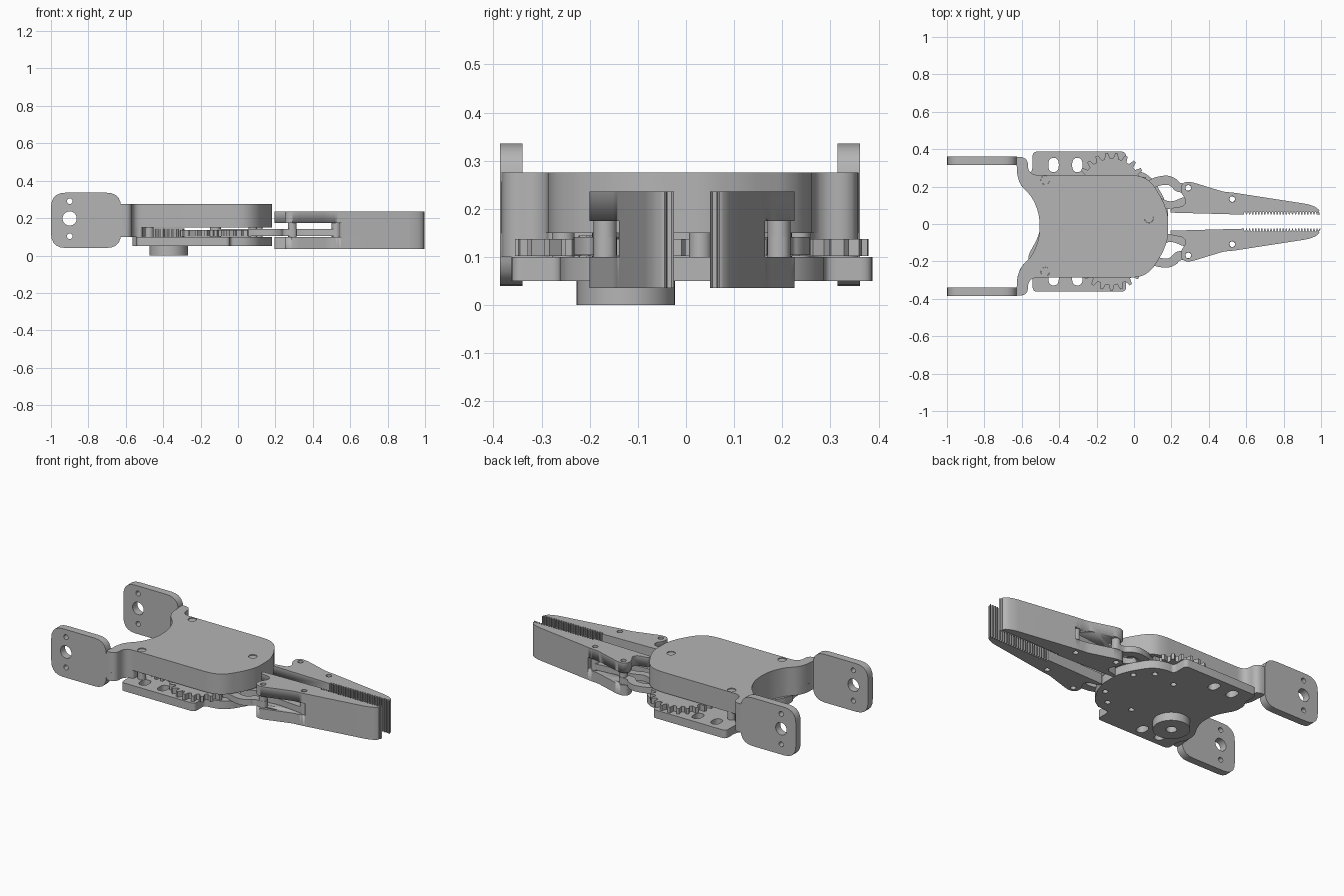
import bpy
import math
from mathutils import Vector

if "Cube" in bpy.data.objects:
    bpy.data.objects.remove(bpy.data.objects["Cube"], do_unlink=True)

GREY = (0.46, 0.46, 0.46, 1)
mat = bpy.data.materials.new("plain grey")
mat.use_nodes = True
mat.diffuse_color = GREY
mat.node_tree.nodes["Principled BSDF"].inputs["Base Color"].default_value = GREY

COVER_MID, GRIP_MID = -0.0125, 0.0125


def flip(points, mid):
    return [(x, 2 * mid - y) for x, y in points]


def symmetric(half, mid):
    return half + flip(half, mid)[::-1]


def circle(x, y, r, n=24):
    return [(x + r * math.cos(math.tau * i / n), y + r * math.sin(math.tau * i / n)) for i in range(n)]


def soften(points, r):
    """Round every corner of a closed outline."""
    out = []
    for i, p in enumerate(points):
        p, a, b = Vector(p), Vector(points[i - 1]), Vector(points[(i + 1) % len(points)])
        s = p + (a - p).normalized() * min(r, (a - p).length * 0.48)
        e = p + (b - p).normalized() * min(r, (b - p).length * 0.48)
        for k in range(6):
            t = k / 5
            out.append(tuple(s * (1 - t) ** 2 + p * 2 * t * (1 - t) + e * t * t))
    return out


def rect(x0, x1, y0, y1):
    return [(x0, y0), (x1, y0), (x1, y1), (x0, y1)]


def band(path, width):
    """Closed outline of a bar with even width along a path."""
    left, right = [], []
    for i, p in enumerate(path):
        a, b = Vector(path[max(i - 1, 0)]), Vector(path[min(i + 1, len(path) - 1)])
        d = (b - a).normalized() * width / 2
        p = Vector(p) + (d if i == len(path) - 1 else -d if i == 0 else Vector((0, 0)))
        left.append((p.x - d.y, p.y + d.x))
        right.append((p.x + d.y, p.y - d.x))
    return soften(left + right[::-1], 0.03)


def gear(x, y, r, depth, teeth, phase=0):
    pts = []
    for i in range(teeth):
        for k, rad in ((-0.32, r - depth), (-0.14, r), (0.14, r), (0.32, r - depth)):
            a = math.tau * (i + k + phase) / teeth
            pts.append((x + rad * math.cos(a), y + rad * math.sin(a)))
    return pts


def plate(name, outline, z0, z1, holes=()):
    """Extrude an outline with holes from z0 to z1."""
    cu = bpy.data.curves.new(name, 'CURVE')
    cu.dimensions, cu.fill_mode, cu.extrude = '2D', 'BOTH', (z1 - z0) / 2
    for loop in (outline, *holes):
        sp = cu.splines.new('POLY')
        sp.points.add(len(loop) - 1)
        for pt, (x, y) in zip(sp.points, loop):
            pt.co = (x, y, 0, 1)
        sp.use_cyclic_u = True
    ob = bpy.data.objects.new(name, cu)
    bpy.context.collection.objects.link(ob)
    bpy.ops.object.select_all(action='DESELECT')
    ob.select_set(True)
    bpy.context.view_layer.objects.active = ob
    bpy.ops.object.convert(target='MESH')
    ob = bpy.context.view_layer.objects.active
    bpy.ops.object.mode_set(mode='EDIT')
    bpy.ops.mesh.select_all(action='SELECT')
    bpy.ops.mesh.remove_doubles(threshold=0.0001)
    bpy.ops.mesh.normals_make_consistent(inside=False)
    bpy.ops.object.mode_set(mode='OBJECT')
    bpy.ops.object.shade_smooth_by_angle(angle=math.radians(28))
    ob.location.z = (z0 + z1) / 2
    ob.data.materials.clear()
    ob.data.materials.append(mat)
    return ob


# Top cover with its concave back and bracket arms
back = [(-0.505, 0.03), (-0.52, 0.09), (-0.55, 0.15), (-0.605, 0.205), (-0.625, 0.26),
        (-0.625, 0.322), (-0.66, 0.322), (-0.66, 0.358), (-0.59, 0.358), (-0.567, 0.335),
        (-0.567, 0.29), (-0.54, 0.262)]
dome = [(0, 0.262), (0.055, 0.25), (0.1, 0.215), (0.155, 0.125), (0.182, 0.05)]
posts = [(-0.475, 0.235), (-0.475, -0.255), (0.08, 0.03)]
plate("top_cover", soften(symmetric(back + dome, COVER_MID), 0.03), 0.15, 0.275,
      [circle(x, y, 0.024) for x, y in posts])
strip = back + [(-0.51, 0.262), (-0.51, 0.2), (-0.46, 0.1)]
plate("cover_back_wall", soften(symmetric(strip, COVER_MID), 0.025), 0.1, 0.15)
for x, y in posts:
    plate("spacer_post", circle(x, y, 0.0235), 0.1, 0.27)

# Upright mounting ears
for side, y in (("left", 0.338), ("right", -0.363)):
    ear = plate(side + "_mounting_ear", soften(rect(-1, -0.625, -0.148, 0.148), 0.08), -0.023, 0.023,
                [circle(-0.9, 0.01, 0.038), circle(-0.9, 0.102, 0.015), circle(-0.9, -0.085, 0.015)])
    ear.rotation_euler.x = math.pi / 2
    ear.location = (0, y, 0.188)

# Base plate with slotted side tabs
half = [(-0.5, 0.05), (-0.52, 0.11), (-0.565, 0.19), (-0.565, 0.26), (-0.542, 0.29), (-0.542, 0.387),
        (-0.043, 0.387), (-0.043, 0.288)]
half += [(x, y + 0.025) for x, y in dome]
holes = []
for s in (1, -1):
    for x in (-0.43, -0.303):
        holes.append(soften(rect(x - 0.028, x + 0.028, GRIP_MID + s * 0.303 - 0.038,
                                 GRIP_MID + s * 0.303 + 0.038), 0.04))
    for x, y in ((-0.12, 0.178), (0.115, 0.118), (0.03, 0.2)):
        holes.append(circle(x, GRIP_MID + s * y, 0.016))
plate("base_plate", soften(symmetric(half, GRIP_MID), 0.025), 0.05, 0.1, holes)

# Servo disc below and its drive gear above
plate("servo_disc", circle(-0.37, -0.125, 0.102, 48), 0, 0.05, [circle(-0.37, -0.125, 0.03)])
plate("drive_gear", gear(-0.385, -0.125, 0.1, 0.025, 14), 0.1, 0.145)

# Finger outline with a toothed gripping edge
finger = soften([(0.195, 0.05), (0.195, 0.085), (0.265, 0.095), (0.28, 0.125), (0.25, 0.17),
                 (0.25, 0.208), (0.275, 0.226), (0.31, 0.224), (0.48, 0.172), (0.53, 0.168),
                 (0.93, 0.106), (0.975, 0.09), (0.998, 0.065)], 0.02)[4:]
TEETH = 25
pitch = 0.41 / TEETH
for i in range(TEETH):
    x = 1 - i * pitch
    finger += [(x - 0.1 * pitch, 0.05), (x - 0.5 * pitch, 0.05), (x - 0.6 * pitch, 0.064), (x - pitch, 0.064)]
finger += [(0.588, 0.05)]
pins = [(0.29, 0.193), (0.525, 0.133)]
arm_path = [(-0.12, 0.19), (0.05, 0.19), (0.12, 0.228), (0.18, 0.237), (0.215, 0.22),
            (0.235, 0.193), (0.29, 0.193)]
link_path = [(0.115, 0.13), (0.17, 0.1), (0.22, 0.1), (0.27, 0.125), (0.35, 0.115), (0.525, 0.133)]

for side in ("left", "right"):
    def place(pts):
        return pts if side == "left" else flip(pts, GRIP_MID)

    # Finger, slotted across its rear part
    ob = plate(side + "_finger", place(finger), 0.036, 0.236, [place(circle(x, y, 0.016)) for x, y in pins])
    cutter = plate(side + "_slot_cutter", place(rect(0.1, 0.553, -0.05, 0.3)), 0.1, 0.175)
    cutter.hide_render = True
    cutter.hide_set(True)
    mod = ob.modifiers.new("slot", 'BOOLEAN')
    mod.operation, mod.object, mod.solver = 'DIFFERENCE', cutter, 'EXACT'
    bpy.context.view_layer.objects.active = ob
    ob.select_set(True)
    bpy.ops.object.modifier_apply(modifier=mod.name)
    bpy.data.objects.remove(cutter, do_unlink=True)
    for x, y in pins:
        plate(side + "_finger_pin", place(circle(x, y, 0.024)), 0.1, 0.175, [place(circle(x, y, 0.016))])

    # Meshing gear, its curved arm, and the parallel link
    wheel = gear(-0.12, 0.19, 0.19, 0.03, 22, 0 if side == "left" else 0.5)
    plate(side + "_gear", place(wheel), 0.102, 0.137)
    plate(side + "_gear_arm", place(band(arm_path, 0.05)), 0.104, 0.141,
          [place(circle(*pins[0], 0.015))])
    plate(side + "_parallel_link", place(band(link_path, 0.044)), 0.104, 0.141,
          [place(circle(*pins[1], 0.015))])
    plate(side + "_gear_axle", place(circle(-0.12, 0.19, 0.03)), 0.1, 0.152)
    plate(side + "_link_axle", place(circle(0.115, 0.13, 0.015)), 0.1, 0.152)
